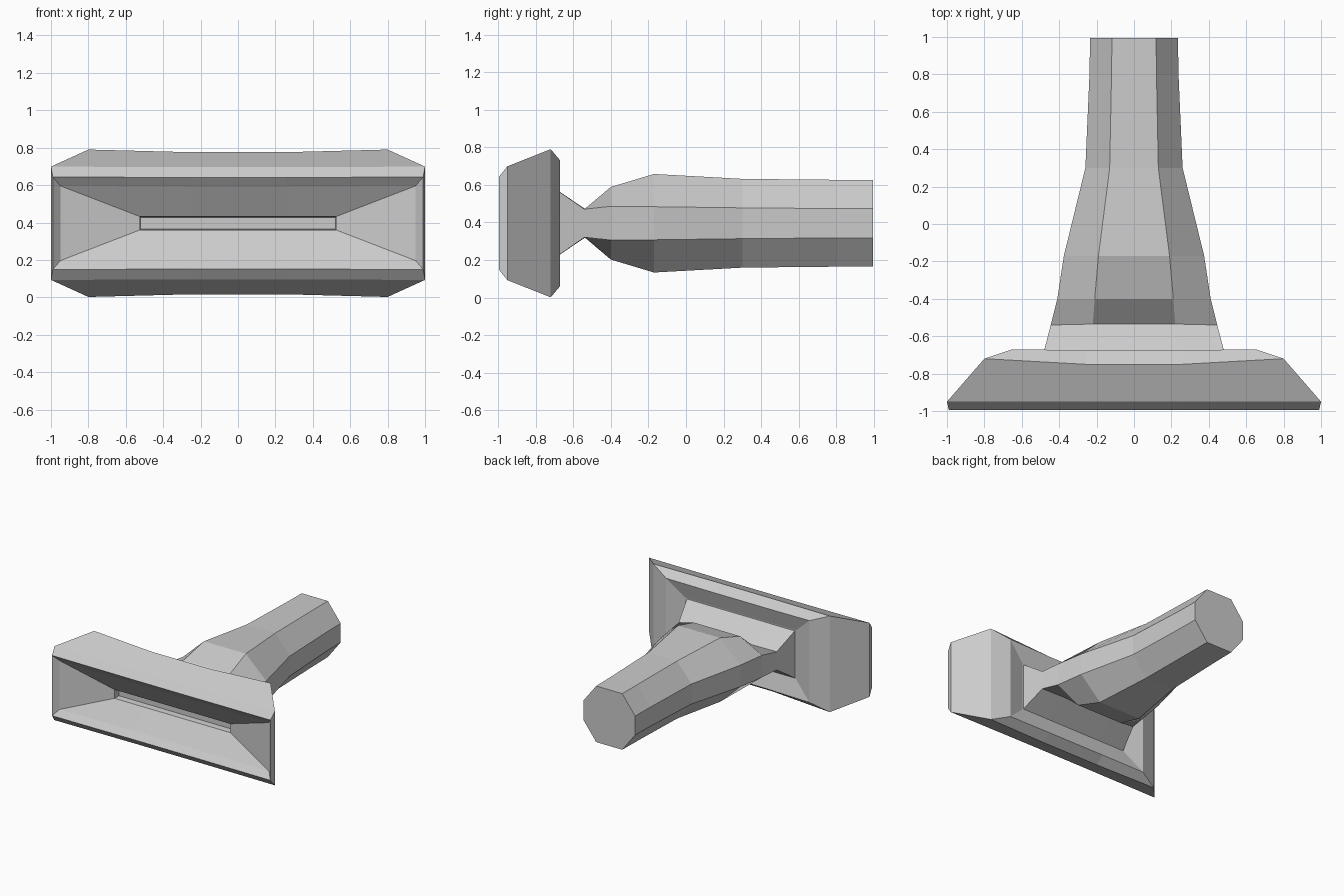
import bpy, bmesh

ZC = 0.396  # height of the centre line


def loft(name, rings):
    """Skin 8-sided rings: (y, y_mid, side_x, side_z, flat_x, flat_z), half sizes."""
    bm = bmesh.new()
    loops = []
    for y, ym, sx, sz, fx, fz in rings:
        pts = [(sx, y, sz), (fx, ym, fz), (-fx, ym, fz), (-sx, y, sz),
               (-sx, y, -sz), (-fx, ym, -fz), (fx, ym, -fz), (sx, y, -sz)]
        loops.append([bm.verts.new((px, py, pz + ZC)) for px, py, pz in pts])
    for a, b in zip(loops, loops[1:]):
        for i in range(8):
            j = (i + 1) % 8
            bm.faces.new((a[i], a[j], b[j], b[i]))
    bm.faces.new(loops[0])
    bm.faces.new(loops[-1])
    bmesh.ops.recalc_face_normals(bm, faces=bm.faces)
    mesh = bpy.data.meshes.new(name)
    bm.to_mesh(mesh)
    bm.free()
    ob = bpy.data.objects.new(name, mesh)
    bpy.context.collection.objects.link(ob)
    return ob


# Flared head: slot floor, funnel, lip, outer flare, rear rim, recess behind it
loft("nozzle_head", [
    (-0.80, -0.80, 0.52, 0.032, 0.26, 0.032),
    (-0.85, -0.85, 0.525, 0.036, 0.26, 0.036),
    (-0.955, -0.955, 0.95, 0.20, 0.26, 0.195),
    (-0.995, -0.995, 0.99, 0.247, 0.26, 0.245),
    (-0.95, -0.95, 1.00, 0.303, 0.26, 0.30),
    (-0.72, -0.75, 0.80, 0.394, 0.26, 0.38),
    (-0.67, -0.675, 0.65, 0.335, 0.26, 0.33),
    (-0.71, -0.71, 0.50, 0.20, 0.26, 0.20),
])

# Neck pinch and octagonal handle
loft("neck_and_handle", [
    (-0.75, -0.75, 0.50, 0.22, 0.26, 0.22),
    (-0.54, -0.535, 0.445, 0.075, 0.22, 0.075),
    (-0.40, -0.40, 0.41, 0.09, 0.21, 0.193),
    (-0.17, -0.17, 0.375, 0.088, 0.19, 0.262),
    (0.30, 0.30, 0.26, 0.082, 0.13, 0.236),
    (0.80, 0.80, 0.238, 0.078, 0.12, 0.231),
    (0.995, 0.995, 0.235, 0.078, 0.118, 0.230),
])
